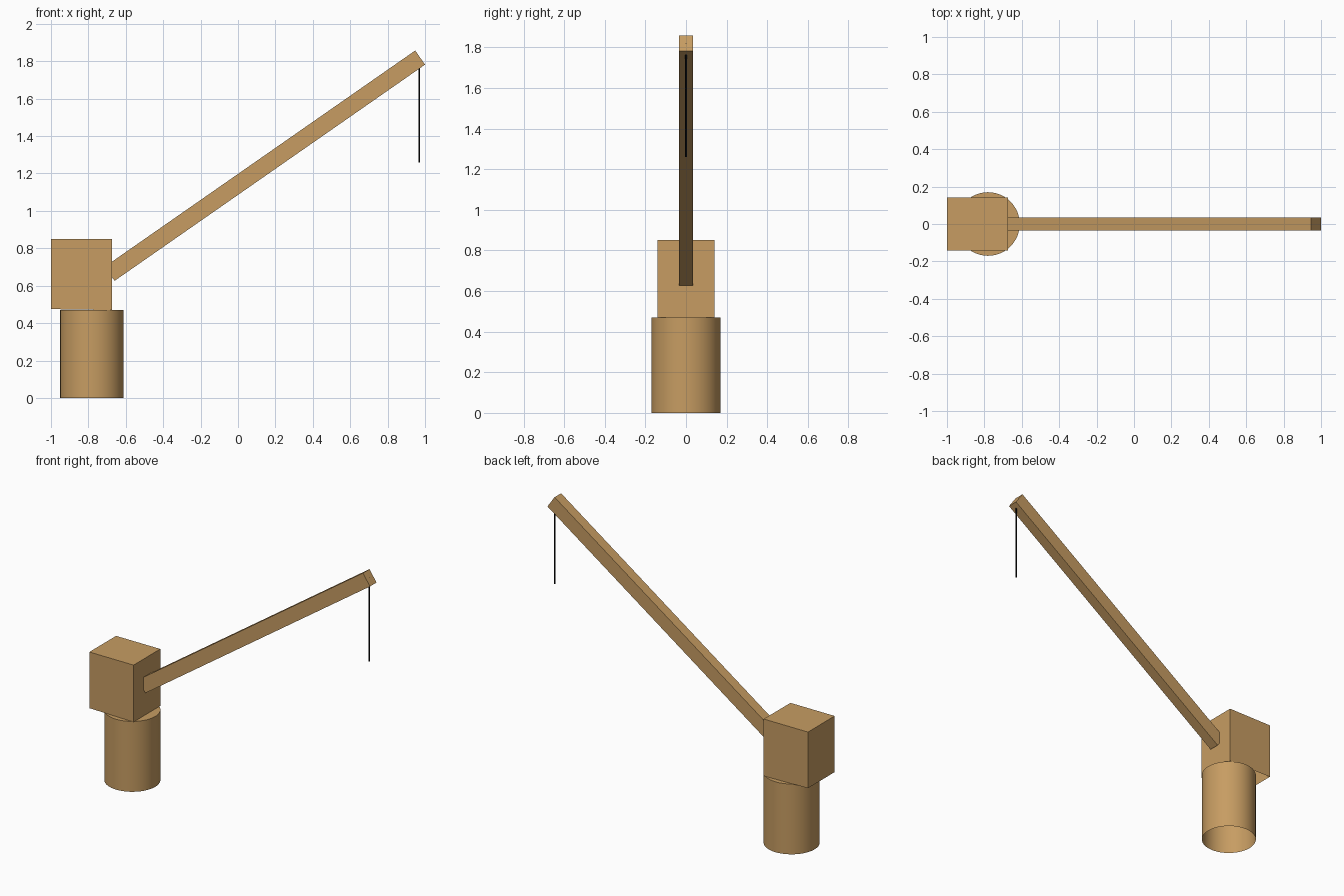
import bpy
import bmesh
import math
from mathutils import Matrix, Vector

if "Cube" in bpy.data.objects:
    bpy.data.objects.remove(bpy.data.objects["Cube"])


def material(name, rgb):
    mat = bpy.data.materials.new(name)
    mat.diffuse_color = (*rgb, 1.0)
    mat.use_nodes = True
    mat.node_tree.nodes["Principled BSDF"].inputs["Base Color"].default_value = mat.diffuse_color
    return mat


TAN = material("tan", (0.57, 0.335, 0.123))
BLACK = material("black", (0.003, 0.003, 0.003))


def finish(name, bm, mat, smooth=False):
    mesh = bpy.data.meshes.new(name)
    bm.to_mesh(mesh)
    bm.free()
    mesh.materials.append(mat)
    obj = bpy.data.objects.new(name, mesh)
    bpy.context.collection.objects.link(obj)
    if smooth:
        bpy.ops.object.select_all(action='DESELECT')
        obj.select_set(True)
        bpy.context.view_layer.objects.active = obj
        bpy.ops.object.shade_smooth_by_angle(angle=math.radians(35))
    return obj


def open_bottom(bm):
    bm.normal_update()
    down = [f for f in bm.faces if f.normal.z < -0.9]
    bmesh.ops.delete(bm, geom=down, context='FACES_ONLY')


def box(centre, size, angle=0.0):
    bm = bmesh.new()
    m = (Matrix.Translation(centre) @ Matrix.Rotation(-angle, 4, 'Y')
         @ Matrix.Diagonal((*size, 1.0)))
    bmesh.ops.create_cube(bm, size=1.0, matrix=m)
    return bm


def cylinder(x, radius, z0, z1, sides):
    bm = bmesh.new()
    bmesh.ops.create_cone(bm, cap_ends=True, segments=sides, radius1=radius,
                          radius2=radius, depth=z1 - z0,
                          matrix=Matrix.Translation((x, 0, (z0 + z1) / 2)))
    return bm


# Pedestal: drum closed at the top, open underneath
bm = cylinder(-0.781, 0.17, 0.0, 0.47, 48)
open_bottom(bm)
finish("pedestal", bm, TAN, smooth=True)

# Cabin: box open underneath, its rear lower edge a touch higher
bm = box((-0.8365, 0, 0.66), (0.327, 0.282, 0.38))
open_bottom(bm)
for v in bm.verts:
    if v.co.z < 0.6 and v.co.x < -0.9:
        v.co.z = 0.475
finish("cabin", bm, TAN)

# Boom: long beam placed from its lower underside corner to its tip
low, tip = Vector((-0.66, 0, 0.626)), Vector((1.0, 0, 1.782))
along = tip - low
angle = math.atan2(along.z, along.x)
up = Vector((-math.sin(angle), 0, math.cos(angle)))
centre = (low + tip) / 2 + up * 0.046
finish("boom", box(centre, (along.length, 0.069, 0.092), angle), TAN)

# Cable: thin line hanging from the boom tip
finish("cable", cylinder(0.97, 0.004, 1.26, 1.822, 10), BLACK, smooth=True)
